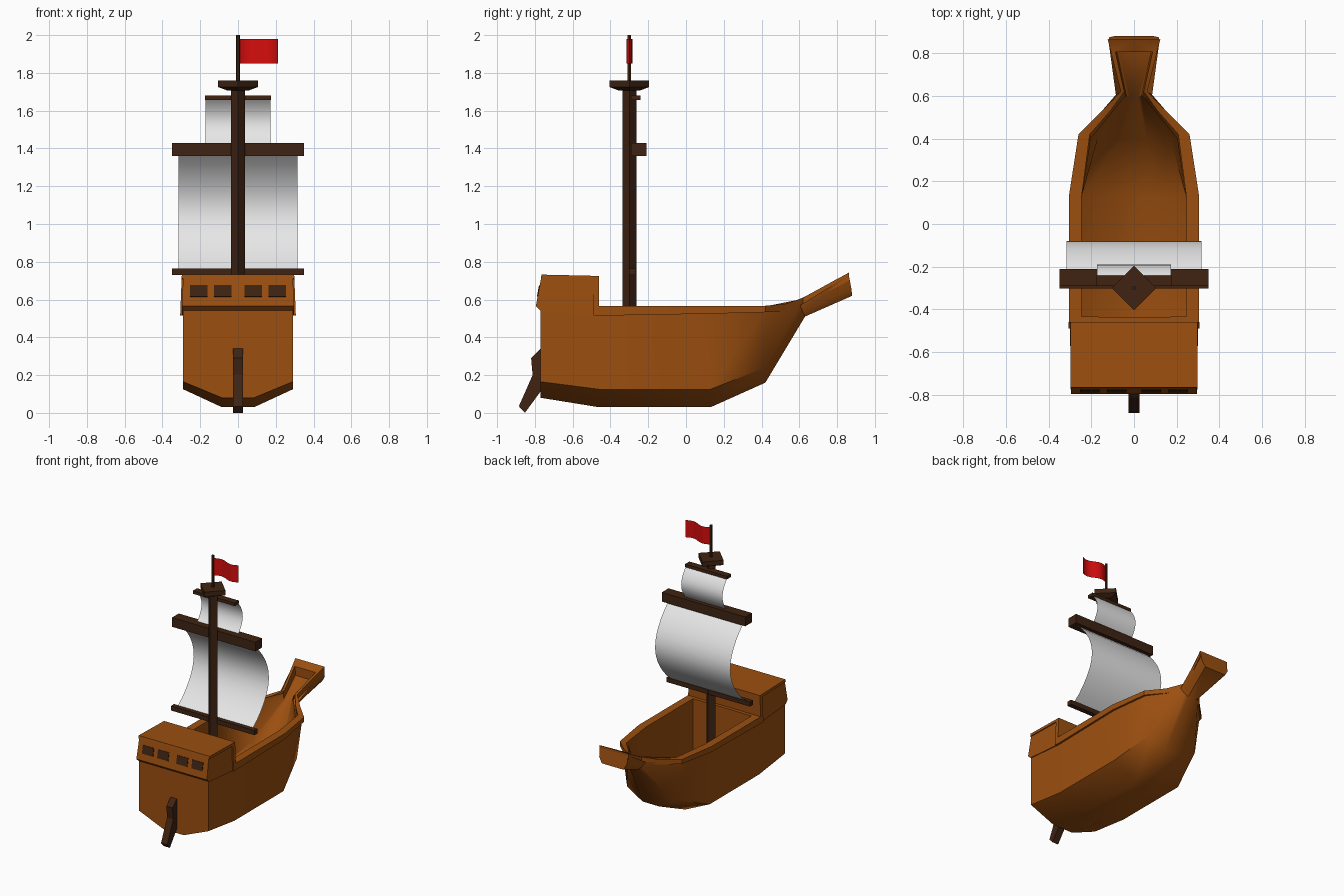
import bpy, bmesh, math

if "Cube" in bpy.data.objects:
    bpy.data.objects.remove(bpy.data.objects["Cube"])


def material(name, rgb):
    m = bpy.data.materials.new(name)
    m.use_nodes = True
    m.diffuse_color = (*rgb, 1)
    bsdf = m.node_tree.nodes["Principled BSDF"]
    bsdf.inputs["Base Color"].default_value = (*rgb, 1)
    bsdf.inputs["Roughness"].default_value = 0.8
    return m


WOOD = material("orange wood", (0.33, 0.078, 0.005))
DARK = material("dark wood", (0.05, 0.017, 0.006))
CLOTH = material("white cloth", (0.8, 0.8, 0.8))
RED = material("red cloth", (0.68, 0.004, 0.004))


def finish(name, bm, mat, smooth=None, recalc=True):
    if recalc:
        bmesh.ops.recalc_face_normals(bm, faces=bm.faces)
    me = bpy.data.meshes.new(name)
    bm.to_mesh(me)
    bm.free()
    me.materials.append(mat)
    ob = bpy.data.objects.new(name, me)
    bpy.context.collection.objects.link(ob)
    if smooth:
        bpy.ops.object.select_all(action='DESELECT')
        ob.select_set(True)
        bpy.context.view_layer.objects.active = ob
        bpy.ops.object.shade_smooth_by_angle(angle=math.radians(smooth))
    return ob


def loft(bm, rings, closed=True, caps=True):
    """Skin a list of equally long point rings."""
    rows = [[bm.verts.new(p) for p in r] for r in rings]
    n = len(rows[0])
    for a, b in zip(rows, rows[1:]):
        for i in range(n if closed else n - 1):
            j = (i + 1) % n
            bm.faces.new((a[i], a[j], b[j], b[i]))
    if caps:
        bm.faces.new(rows[0])
        bm.faces.new(rows[-1])


def box(name, x, y, z, mat, tilt=0):
    """Box from (min, max) ranges, optionally tilted about its own x axis."""
    bm = bmesh.new()
    bmesh.ops.create_cube(bm, size=1)
    ob = finish(name, bm, mat)
    ob.scale = (x[1] - x[0], y[1] - y[0], z[1] - z[0])
    ob.location = (sum(x) / 2, sum(y) / 2, sum(z) / 2)
    ob.rotation_euler.x = tilt
    return ob


def prism(name, profile, half_width, mat):
    """Side profile (y, z) extruded across x; half_width is a function of z."""
    bm = bmesh.new()
    loft(bm, [[(s * half_width(z), y, z) for y, z in profile] for s in (-1, 1)])
    return finish(name, bm, mat)


def spindle(name, levels, mat, sides=4):
    """Upright polygonal post at the mast position from (radius, z) levels."""
    bm = bmesh.new()
    turn = [2 * math.pi * i / sides for i in range(sides)]
    loft(bm, [[(r * math.cos(a), MAST_Y + r * math.sin(a), z) for a in turn]
              for r, z in levels])
    return finish(name, bm, mat)


def sheet(name, path_a, path_b, mat):
    """Thin cloth between two matching edges."""
    bm = bmesh.new()
    loft(bm, [path_a, path_b], closed=False, caps=False)
    return finish(name, bm, mat, smooth=60, recalc=False)


MAST_Y = -0.3


# Hull: half sections of keel, chine and wall top, mirrored across x
def hull_shell(name, stations, inside):
    bm = bmesh.new()
    rings = []
    for half in stations:
        rings.append([(-x, y, z) for x, y, z in reversed(half)] + list(half))
    loft(bm, rings, closed=False)
    bmesh.ops.recalc_face_normals(bm, faces=bm.faces)
    # recalc treats the open shell as a solid, so the lining is turned inward
    keel = min(bm.faces, key=lambda f: f.calc_center_median().z)
    if (keel.normal.z > 0) != inside:
        bmesh.ops.reverse_faces(bm, faces=bm.faces)
    finish(name, bm, WOOD, smooth=38, recalc=False)


def section(y, keel, chine, top):
    return [(p[0], y, p[1]) for p in (keel, chine, top)]


hull_shell("hull", [
    section(-0.77, (0.085, 0.08), (0.29, 0.165), (0.29, 0.55)),
    section(-0.46, (0.085, 0.03), (0.29, 0.125), (0.29, 0.55)),
    section(0.13, (0.085, 0.03), (0.29, 0.125), (0.29, 0.55)),
    section(0.42, (0.07, 0.16), (0.2, 0.24), (0.245, 0.55)),
    [(0.035, 0.63, 0.51), (0.06, 0.62, 0.53), (0.085, 0.605, 0.57)],
    [(0.09, 0.88, 0.62), (0.115, 0.875, 0.66), (0.12, 0.862, 0.73)],
], False)

hull_shell("hull_lining", [
    section(-0.435, (0.08, 0.075), (0.245, 0.15), (0.245, 0.56)),
    section(0.13, (0.08, 0.075), (0.245, 0.15), (0.245, 0.56)),
    section(0.4, (0.06, 0.2), (0.17, 0.27), (0.205, 0.56)),
    section(0.6, (0.02, 0.55), (0.035, 0.56), (0.042, 0.6)),
    section(0.805, (0.07, 0.645), (0.08, 0.65), (0.087, 0.71)),
], True)

# Rail: y, outer x, inner x, top z, bottom z
rail = [
    (-0.47, 0.305, 0, 0.567, 0.515), (-0.435, 0.305, 0, 0.567, 0.515),
    (-0.434, 0.305, 0.245, 0.567, 0.515), (0.13, 0.305, 0.245, 0.567, 0.525),
    (0.42, 0.26, 0.207, 0.567, 0.533), (0.53, 0.15, 0.11, 0.578, 0.54),
    (0.62, 0.062, 0.045, 0.61, 0.57), (0.805, 0.108, 0.087, 0.712, 0.67),
    (0.806, 0.108, 0, 0.712, 0.67), (0.863, 0.123, 0, 0.743, 0.70),
]
for side, label in ((1, "left"), (-1, "right")):
    bm = bmesh.new()
    loft(bm, [[(side * o, y, lo), (side * o, y, hi), (side * i, y, hi), (side * i, y, lo)]
              for y, o, i, hi, lo in rail])
    finish(label + "_rail", bm, WOOD, smooth=30)

# Stern cabin with a raised trim along its front and roof
prism("cabin", [(-0.47, 0.515), (-0.47, 0.72), (-0.765, 0.725), (-0.795, 0.565), (-0.768, 0.54)],
      lambda z: 0.297 - 0.03 * (z - 0.52), WOOD)
prism("cabin_trim", [(-0.46, 0.515), (-0.46, 0.725), (-0.765, 0.732), (-0.769, 0.712),
                     (-0.49, 0.705), (-0.49, 0.515)],
      lambda z: 0.306 - 0.04 * (z - 0.52), WOOD)

# Stern windows lie on the sloping cabin face
slope = 0.03 / 0.16
for n, x in enumerate((-0.207, -0.08, 0.08, 0.207)):
    y = -0.765 - slope * (0.725 - 0.645)
    box(f"window_{n + 1}", (x - 0.046, x + 0.046), (y - 0.004, y + 0.004),
        (0.614, 0.676), DARK, -math.atan(slope))

prism("rudder", [(-0.765, 0.345), (-0.82, 0.29), (-0.812, 0.2), (-0.885, 0.035),
                 (-0.853, 0.0), (-0.765, 0.12)], lambda z: 0.026, DARK)

# Mast, lookout and flagpole
spindle("mast", [(0.037, 0.07), (0.037, 1.72)], DARK)
spindle("lookout", [(0.06, 1.708), (0.105, 1.725), (0.105, 1.76)], DARK)
spindle("flagpole", [(0.01, 1.75), (0.01, 2.0)], DARK, sides=6)

# Yards
box("main_yard", (-0.35, 0.35), (-0.29, -0.21), (1.36, 1.43), DARK)
box("lower_yard", (-0.35, 0.35), (-0.302, -0.265), (0.73, 0.765), DARK)
box("top_yard", (-0.175, 0.175), (-0.29, -0.24), (1.657, 1.68), DARK)


# Sails billow forward
def sail(name, half, top, bottom, belly, steps=12):
    curve = []
    for k in range(steps + 1):
        t = k / steps
        y = top[0] + (bottom[0] - top[0]) * t + belly * math.sin(math.pi * t) ** 0.85
        curve.append((y, top[1] + (bottom[1] - top[1]) * t))
    sheet(name, [(-half, y, z) for y, z in curve], [(half, y, z) for y, z in curve], CLOTH)


sail("main_sail", 0.315, (-0.25, 1.37), (-0.28, 0.755), 0.185)
sail("top_sail", 0.173, (-0.25, 1.665), (-0.25, 1.42), 0.06)

# Waving flag
wave = [(0.008 + 0.205 * k / 12, MAST_Y + 0.016 * math.sin(2 * math.pi * k / 12))
        for k in range(13)]
sheet("flag", [(x, y, 1.85) for x, y in wave], [(x, y, 1.98) for x, y in wave], RED)
